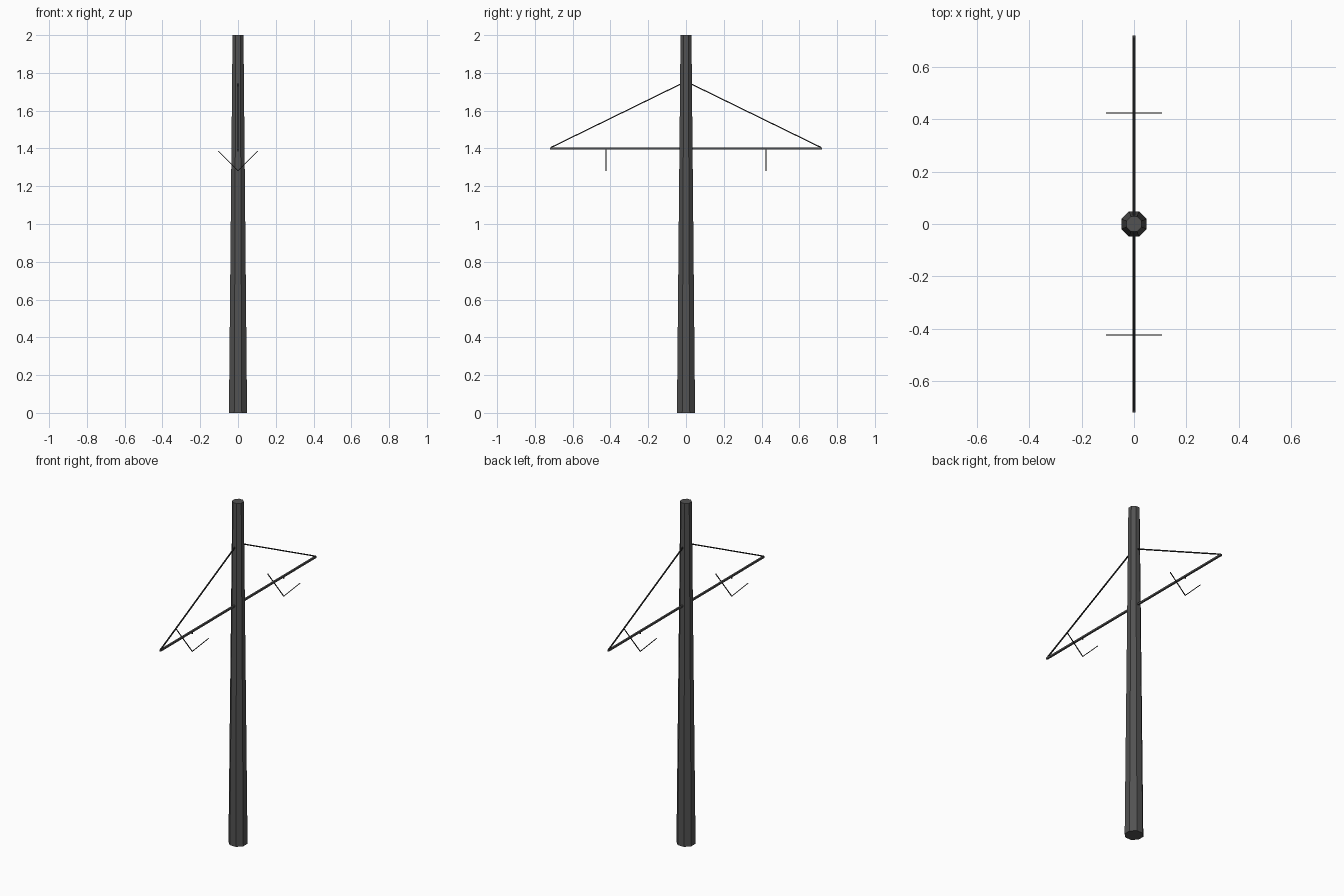
import bpy, math
from mathutils import Vector

if "Cube" in bpy.data.objects:
    bpy.data.objects.remove(bpy.data.objects["Cube"])


def material(name, v):
    m = bpy.data.materials.new(name)
    m.diffuse_color = (v, v, v, 1)
    m.use_nodes = True
    m.node_tree.nodes["Principled BSDF"].inputs["Base Color"].default_value = m.diffuse_color
    return m


grey = material("dark grey", 0.085)
black = material("near black", 0.02)


def rod(name, a, b, r1, r2, mat, sides=4):
    """Tapered prism from a to b; radii are measured to the flats."""
    a, b = Vector(a), Vector(b)
    k = 1 / math.cos(math.pi / sides)
    bpy.ops.mesh.primitive_cone_add(vertices=sides, radius1=r1 * k, radius2=r2 * k,
                                    depth=(b - a).length)
    o = bpy.context.object
    o.name = name
    # turn the flats towards the axes
    for v in o.data.vertices:
        c, s = math.cos(math.pi / sides), math.sin(math.pi / sides)
        x, y, z = v.co
        v.co = (c * x - s * y, s * x + c * y, z)
    o.location = (a + b) / 2
    o.rotation_mode = 'QUATERNION'
    o.rotation_quaternion = (b - a).to_track_quat('Z', 'Y')
    o.data.materials.append(mat)
    return o


# Tapered eight-sided pole
rod("pole", (0, 0, 0), (0, 0, 2), 0.048, 0.029, grey, 8)

# Crossarm through the pole
rod("crossarm", (0, -0.72, 1.40), (0, 0.72, 1.40), 0.005, 0.005, grey)

for s, side in ((-1, "front"), (1, "back")):
    # Stay wire from pole to crossarm tip
    rod(side + "_stay", (0, s * 0.03, 1.74), (0, s * 0.715, 1.405), 0.003, 0.003, black)
    # Stub under the crossarm
    y = s * 0.423
    rod(side + "_stub", (0, y, 1.385), (0, y, 1.40), 0.002, 0.002, black)
    # V-shaped hanger
    for t, end in ((-1, "left"), (1, "right")):
        rod(side + "_hanger_" + end, (t * 0.105, y, 1.386), (0, y, 1.282),
            0.002, 0.002, black)
